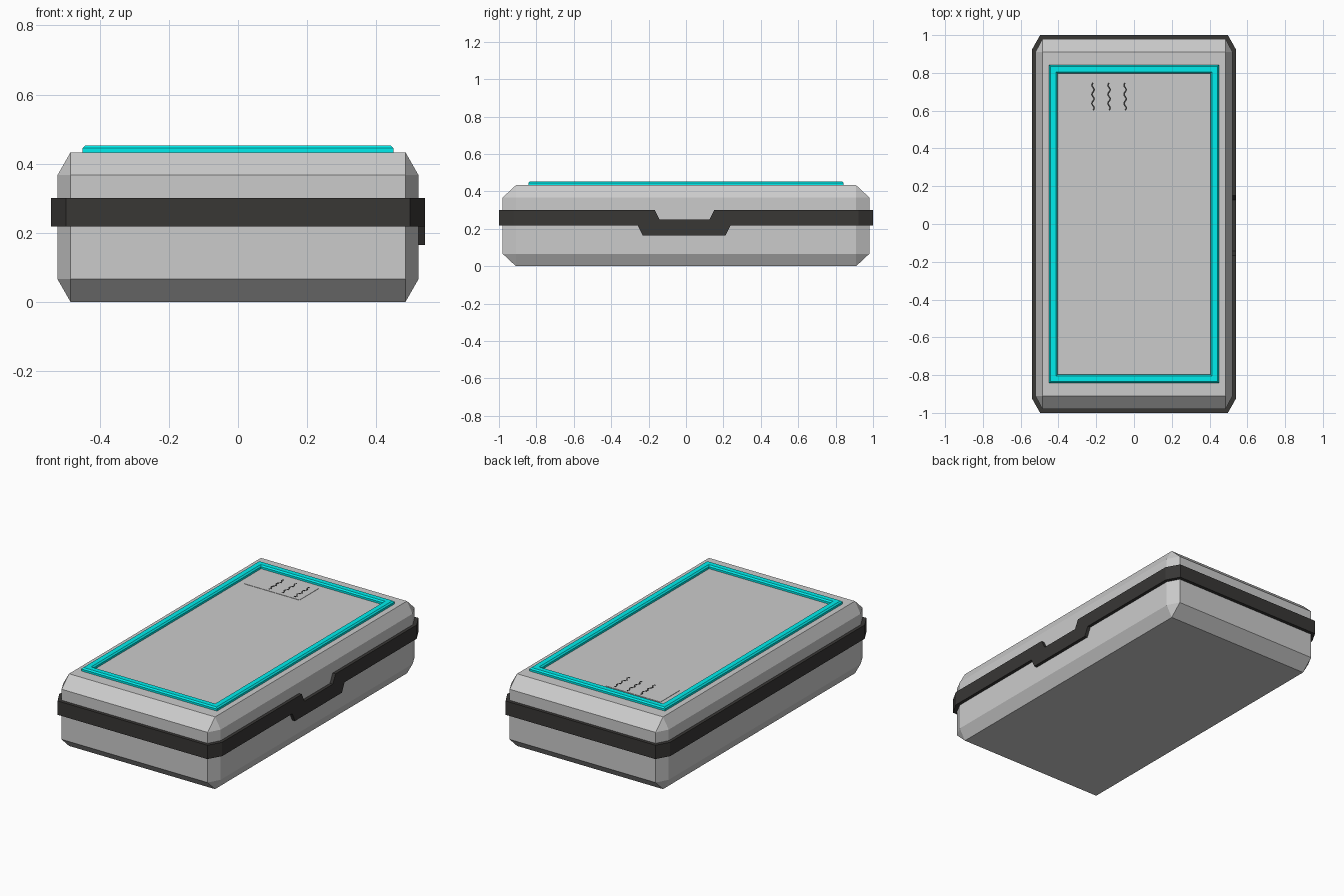
import bpy, bmesh
from math import sin, cos, pi, hypot

if "Cube" in bpy.data.objects:
    bpy.data.objects.remove(bpy.data.objects["Cube"])


def material(name, rgb):
    m = bpy.data.materials.new(name)
    m.diffuse_color = (*rgb, 1)
    m.use_nodes = True
    m.node_tree.nodes["Principled BSDF"].inputs["Base Color"].default_value = m.diffuse_color
    return m


def finish(bm, name, mat=None):
    bmesh.ops.recalc_face_normals(bm, faces=bm.faces)
    me = bpy.data.meshes.new(name)
    bm.to_mesh(me)
    bm.free()
    ob = bpy.data.objects.new(name, me)
    bpy.context.collection.objects.link(ob)
    if mat:
        me.materials.append(mat)
    return ob


def box(x0, x1, y0, y1, z0, z1):
    bm = bmesh.new()
    bmesh.ops.create_cube(bm, size=1)
    for v in bm.verts:
        v.co = ((x0 + x1) / 2 + v.co.x * (x1 - x0),
                (y0 + y1) / 2 + v.co.y * (y1 - y0),
                (z0 + z1) / 2 + v.co.z * (z1 - z0))
    return bm


def ring(sections, closed=True):
    """Skin a list of equal-length cross-sections into a tube."""
    bm = bmesh.new()
    rows = [[bm.verts.new(p) for p in s] for s in sections]
    n, k = len(rows), len(rows[0])
    for i in range(n if closed else n - 1):
        a, b = rows[i], rows[(i + 1) % n]
        for j in range(k):
            bm.faces.new((a[j], a[(j + 1) % k], b[(j + 1) % k], b[j]))
    if not closed:
        bm.faces.new(rows[0])
        bm.faces.new(rows[-1])
    return bm


dark = material("dark_rubber", (0.04, 0.038, 0.036))
cyan = material("cyan_trim", (0.0, 0.85, 0.85))
pale = material("pale_label", (0.62, 0.62, 0.62))
ink = material("ink", (0.03, 0.03, 0.03))
TOP = 0.433

# Case body: chamfered unit block stretched to size
bm = bmesh.new()
bmesh.ops.create_cube(bm, size=2)
bmesh.ops.bevel(bm, geom=bm.edges[:], offset=0.072, segments=1,
                affect='EDGES', profile=0.5)
for v in bm.verts:
    x, y, z = v.co
    cz = TOP / 2
    v.co.x = x * 0.522
    v.co.y = y * 0.98
    # the vertical chamfer is deeper than the plan chamfer
    v.co.z = cz + (cz if abs(z) > 0.99 else cz - 0.066) * (1 if z > 0 else -1)
finish(bm, "case_body")

# Seam band with the stepped latch on the right side: (x, y, z_low, z_high)
LO, HI, LATCH_LO, LATCH_HI = 0.218, 0.301, 0.165, 0.249
X, CX, CY = 0.541, 0.497, 0.922
path = [(X, -CY, LO, HI), (X, -0.258, LO, HI), (X, -0.232, LATCH_LO, HI),
        (X, -0.168, LATCH_LO, HI), (X, -0.142, LATCH_LO, LATCH_HI),
        (X, 0.126, LATCH_LO, LATCH_HI), (X, 0.152, LATCH_LO, HI),
        (X, 0.212, LATCH_LO, HI), (X, 0.238, LO, HI), (X, CY, LO, HI),
        (CX, 1, LO, HI), (-CX, 1, LO, HI), (-X, CY, LO, HI),
        (-X, -CY, LO, HI), (-CX, -1, LO, HI), (CX, -1, LO, HI)]
sections = []
for x, y, lo, hi in path:
    ix, iy = x * 0.95, y * (0.965 if abs(y) > 0.5 else 1)
    sections.append([(x, y, lo), (x, y, hi), (ix, iy, hi), (ix, iy, lo)])
finish(ring(sections), "seam_band", dark)

# Raised trim frame on the lid: (inset, height) profile swept round a rectangle
profile = [(0, TOP - 0.005), (0, 0.445), (0.008, 0.453),
           (0.038, 0.453), (0.046, 0.445), (0.046, TOP - 0.005)]
frame = [[(sx * (0.45 - d), sy * (0.842 - d), z) for d, z in profile]
         for sx, sy in ((1, -1), (1, 1), (-1, 1), (-1, -1))]
finish(ring(frame), "trim_frame", cyan)

# Label plate
finish(box(-0.365, 0.0, 0.583, 0.764, TOP - 0.002, TOP + 0.002),
       "label_plate", pale)

# Wavy decoration lines on the label
for i, x0 in enumerate((-0.217, -0.132, -0.047)):
    strip = []
    for s in range(25):
        t = s / 24
        a = t * 6 * pi
        x, y = x0 + 0.006 * sin(a), 0.602 + 0.145 * t
        dx, dy = 0.006 * 6 * pi * cos(a), 0.145
        w = 0.004 / hypot(dx, dy)
        nx, ny = dy * w, -dx * w
        strip.append([(x - nx, y - ny, TOP + 0.001), (x + nx, y + ny, TOP + 0.001),
                      (x + nx, y + ny, TOP + 0.003), (x - nx, y - ny, TOP + 0.003)])
    finish(ring(strip, closed=False), f"label_wave_{i + 1}", ink)
